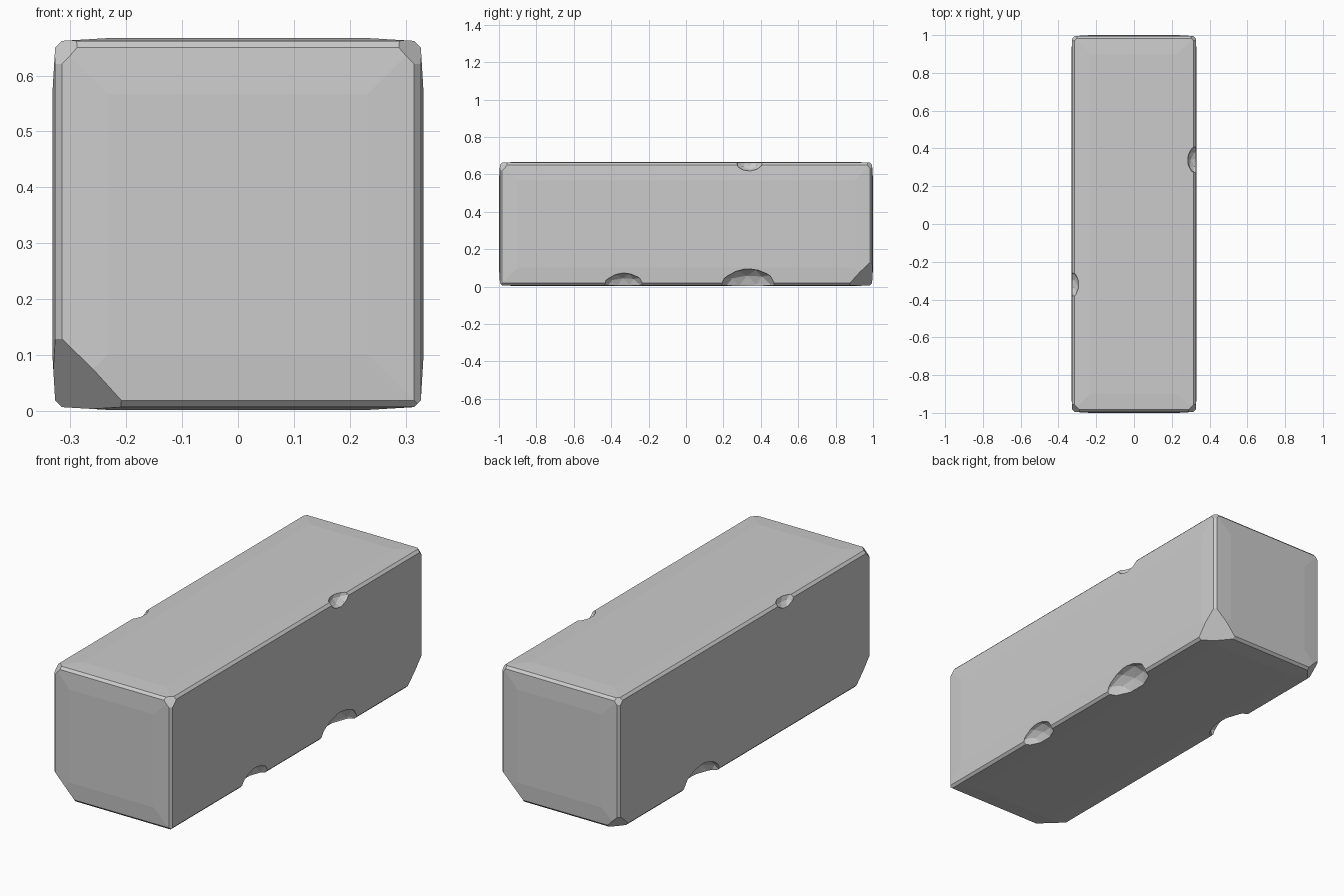
import bpy, bmesh
from mathutils import Vector

if "Cube" in bpy.data.objects:
    bpy.data.objects.remove(bpy.data.objects["Cube"])

HX, HY, HZ = 0.332, 1.0, 0.3325
CZ = 0.3345
HALF = Vector((HX, HY, HZ))

bm = bmesh.new()
bmesh.ops.create_cube(bm, size=2)
bmesh.ops.scale(bm, vec=HALF, verts=bm.verts)


def cut(point, normal):
    """Slice off everything on the outer side of a plane and cap it."""
    geom = bm.verts[:] + bm.edges[:] + bm.faces[:]
    bmesh.ops.bisect_plane(bm, geom=geom, dist=1e-6, plane_co=point,
                           plane_no=normal.normalized(), clear_outer=True)
    open_edges = [e for e in bm.edges if e.is_boundary]
    if open_edges:
        bmesh.ops.holes_fill(bm, edges=open_edges, sides=0)


def axis_cut(signs, sizes):
    """Cut a corner or edge, with a size along each axis that has a sign."""
    n, p = Vector((0, 0, 0)), Vector((0, 0, 0))
    for i in range(3):
        if signs[i]:
            n[i] = signs[i] / sizes[i]
            p[i] = signs[i] * HALF[i]
    first = next(i for i in range(3) if signs[i])
    p[first] -= signs[first] * sizes[first]
    cut(p, n)


# Worn, slightly pillowed edges: two shallow slopes and a narrow chamfer each
for a, b in ((0, 1), (0, 2), (1, 2)):
    for sa in (-1, 1):
        for sb in (-1, 1):
            s = [0, 0, 0]
            s[a], s[b] = sa, sb
            for wa, wb in ((0.006, 0.10), (0.10, 0.006), (0.022, 0.022)):
                d = [1, 1, 1]
                d[a], d[b] = wa, wb
                axis_cut(s, d)

# Broken corners
for signs, sizes in (
    ((-1, -1, -1), (0.145, 0.14, 0.15)),
    ((1, 1, -1), (0.15, 0.145, 0.15)),
    ((-1, 1, -1), (0.09, 0.10, 0.09)),
    ((-1, -1, 1), (0.065, 0.065, 0.07)),
    ((1, -1, 1), (0.065, 0.065, 0.07)),
    ((-1, 1, 1), (0.05, 0.05, 0.06)),
    ((1, 1, 1), (0.05, 0.05, 0.06)),
):
    axis_cut(signs, sizes)

bmesh.ops.translate(bm, vec=(0, 0, CZ), verts=bm.verts)
bmesh.ops.recalc_face_normals(bm, faces=bm.faces)
mesh = bpy.data.meshes.new("stone_block")
bm.to_mesh(mesh)
bm.free()
block = bpy.data.objects.new("stone_block", mesh)
bpy.context.collection.objects.link(block)

# Chips scooped out of the long edges: side, y, z, half width, depth, height
for side, y, z, w, d, h in (
    (1, -0.335, 0.0, 0.11, 0.06, 0.075),
    (1, 0.33, 0.0, 0.15, 0.08, 0.098),
    (-1, 0.34, 0.0, 0.15, 0.08, 0.098),
    (1, 0.34, 0.667, 0.075, 0.05, 0.05),
    (-1, -0.32, 0.667, 0.07, 0.04, 0.045),
):
    bpy.ops.mesh.primitive_ico_sphere_add(subdivisions=2, radius=1,
                                          location=(side * HX, y, z))
    chip = bpy.context.object
    chip.name = "chip_cutter"
    chip.scale = (d, w, h)
    chip.rotation_euler = (0.06, 0.1, 0)
    chip.hide_render = True
    mod = block.modifiers.new("chip", 'BOOLEAN')
    mod.operation, mod.solver, mod.object = 'DIFFERENCE', 'EXACT', chip
    bpy.context.view_layer.objects.active = block
    bpy.ops.object.modifier_apply(modifier=mod.name)
    bpy.data.objects.remove(chip)
